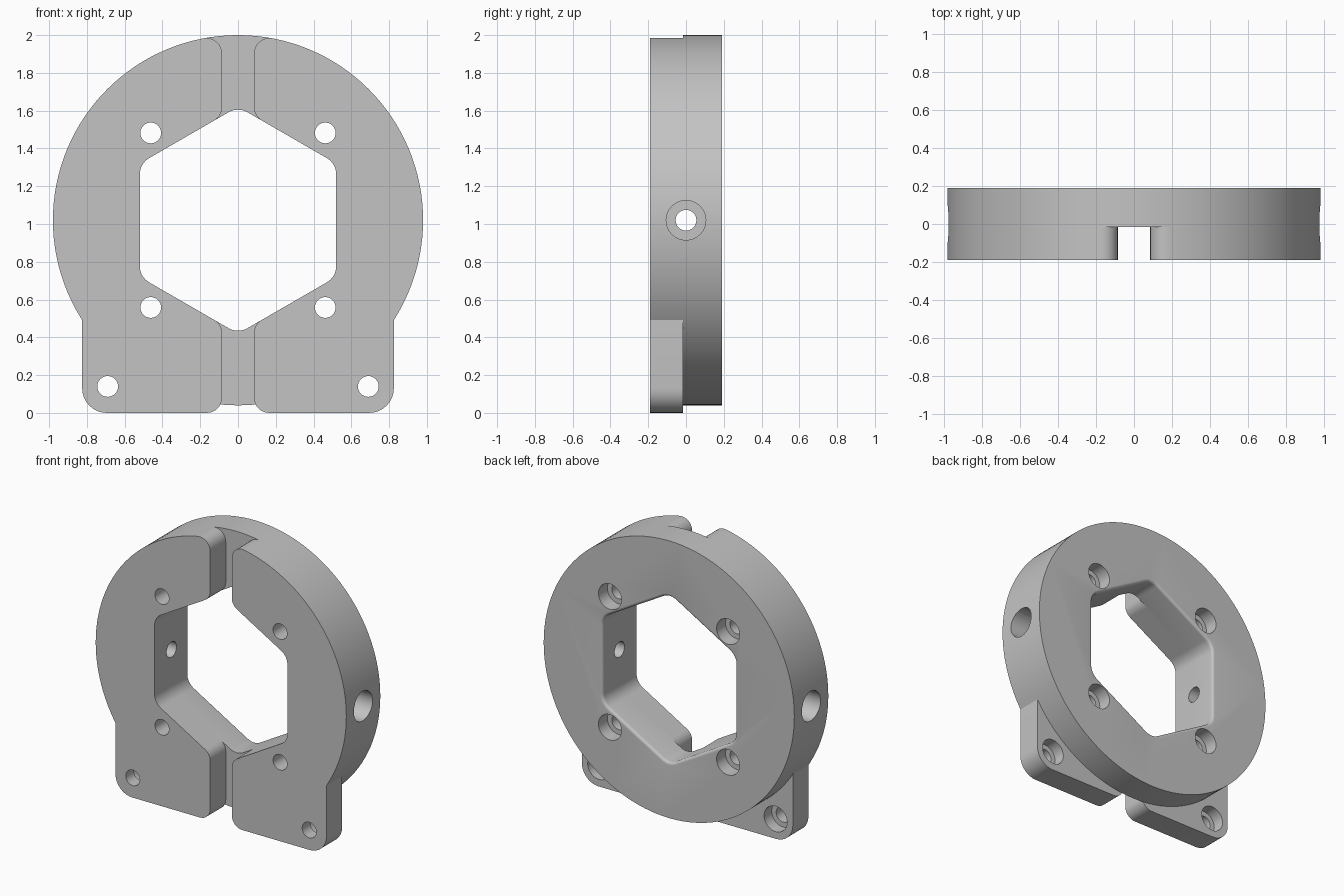
import bpy, bmesh, math
from mathutils import Vector, Matrix

if "Cube" in bpy.data.objects:
    bpy.data.objects.remove(bpy.data.objects["Cube"])

CZ, R = 1.02, 0.98              # disc centre height and radius
FRONT, MID, BACK = -0.19, -0.015, 0.19
SLOT, FOOT, APOTHEM = 0.085, 0.825, 0.52
SEGMENTS = 128

grey = bpy.data.materials.new("plain grey")
grey.use_nodes = True
grey.diffuse_color = (0.55, 0.55, 0.55, 1)
grey.node_tree.nodes["Principled BSDF"].inputs["Base Color"].default_value = (0.55, 0.55, 0.55, 1)


def circle(radius, count, x=0, z=0):
    return [(x + radius * math.cos(math.tau * i / count),
             z + radius * math.sin(math.tau * i / count)) for i in range(count)]


def rounded(corners, steps=8):
    """Closed outline from (x, z, corner radius) entries."""
    out = []
    for i, (x, z, r) in enumerate(corners):
        p = Vector((x, z))
        if r == 0:
            out.append((x, z))
            continue
        a = (Vector(corners[i - 1][:2]) - p).normalized()
        b = (Vector(corners[(i + 1) % len(corners)][:2]) - p).normalized()
        half = a.angle(b) / 2
        centre = p + (a + b).normalized() * (r / math.sin(half))
        start = p + a * (r / math.tan(half)) - centre
        end = p + b * (r / math.tan(half)) - centre
        sweep = start.angle(end)
        for k in range(steps + 1):
            t = k / steps
            v = (start * math.sin((1 - t) * sweep) + end * math.sin(t * sweep)) / math.sin(sweep)
            out.append(tuple(centre + v))
    return out


def loft(name, rings, matrix=Matrix()):
    """Solid through (depth, outline) rings stacked along y."""
    bm = bmesh.new()
    loops = [[bm.verts.new((x, y, z)) for x, z in outline] for y, outline in rings]
    for lo, hi in zip(loops, loops[1:]):
        for i in range(len(lo)):
            bm.faces.new((lo[i - 1], lo[i], hi[i], hi[i - 1]))
    bm.faces.new(loops[0])
    bm.faces.new(loops[-1])
    bmesh.ops.recalc_face_normals(bm, faces=bm.faces)
    bm.transform(matrix)
    mesh = bpy.data.meshes.new(name)
    bm.to_mesh(mesh)
    bm.free()
    mesh.materials.append(grey)
    obj = bpy.data.objects.new(name, mesh)
    bpy.context.collection.objects.link(obj)
    return obj


def combine(target, tool, operation):
    mod = target.modifiers.new("combine", "BOOLEAN")
    mod.operation, mod.solver, mod.object = operation, "EXACT", tool
    bpy.context.view_layer.objects.active = target
    bpy.ops.object.modifier_apply(modifier=mod.name)
    bpy.data.objects.remove(tool)


def hexagon(grow=0):
    size = (APOTHEM + grow) / math.cos(math.pi / 6)
    return rounded([(x, z, 0.1 + grow) for x, z in
                    [(size * math.sin(math.pi * i / 3), CZ + size * math.cos(math.pi * i / 3))
                     for i in range(6)]])


def bore(depths, big, matrix):
    """Stepped hole: narrow from the first depth, wide after the second."""
    start, step, end = depths
    small = circle(0.055, 32)
    wide = circle(big, 32)
    return loft("bore_cutter", [(start, small), (step, small), (step, wide), (end, wide)], matrix)


# Rear disc with the hexagonal opening, softened on its back edge
body = loft("clamp_ring", [(MID, circle(R, SEGMENTS, 0, CZ)), (BACK, circle(R, SEGMENTS, 0, CZ))])
lip = 0.02
rings = [(MID - 0.1, hexagon())]
for k in range(6):
    a = math.pi / 2 * k / 5
    rings.append((BACK - lip + lip * math.sin(a), hexagon(lip * (1 - math.cos(a)))))
rings.append((BACK + 0.1, hexagon(lip)))
combine(body, loft("opening_cutter", rings), "DIFFERENCE")

# Front jaws with feet, one on each side of the slot
corner_z = APOTHEM * math.tan(math.pi / 6)
slot_z = 2 * corner_z - SLOT * math.tan(math.pi / 6)
foot_z = CZ - math.sqrt(R * R - FOOT * FOOT)
arc = [(x, z, 0) for x, z in circle(R, SEGMENTS, 0, CZ) if x > 0.18 and z > foot_z + 0.005]
arc.sort(key=lambda p: p[1])
jaw = rounded([(SLOT, 0.0, 0.08), (FOOT, 0.0, 0.13), (FOOT, foot_z, 0), *arc,
               (SLOT, CZ + math.sqrt(R * R - SLOT * SLOT), 0.08),
               (SLOT, CZ + slot_z, 0.08), (APOTHEM, CZ + corner_z, 0.1),
               (APOTHEM, CZ - corner_z, 0.1), (SLOT, CZ - slot_z, 0.08)])
for side in (1, -1):
    outline = [(side * x, z) for x, z in jaw]
    combine(body, loft("jaw", [(FRONT, outline), (MID, outline)]), "UNION")

# Counterbored screw holes: four in the ring, one per foot, one per side
for side in (1, -1):
    for up in (1, -1):
        place = Matrix.Translation((side * 0.462, 0, CZ + up * 0.462))
        combine(body, bore((-0.3, 0.09, 0.3), 0.09, place), "DIFFERENCE")
    place = Matrix.Translation((side * 0.69, 0, 0.14))
    combine(body, bore((-0.3, -0.1, 0.1), 0.09, place), "DIFFERENCE")
    place = Matrix.Translation((0, 0, CZ)) @ Matrix.Rotation(-side * math.pi / 2, 4, "Z")
    combine(body, bore((0.4, 0.73, 1.1), 0.105, place), "DIFFERENCE")

# Smooth curved walls, keep crisp rims
bpy.ops.object.select_all(action="DESELECT")
body.select_set(True)
bpy.context.view_layer.objects.active = body
bpy.ops.object.shade_smooth_by_angle(angle=math.radians(30))
